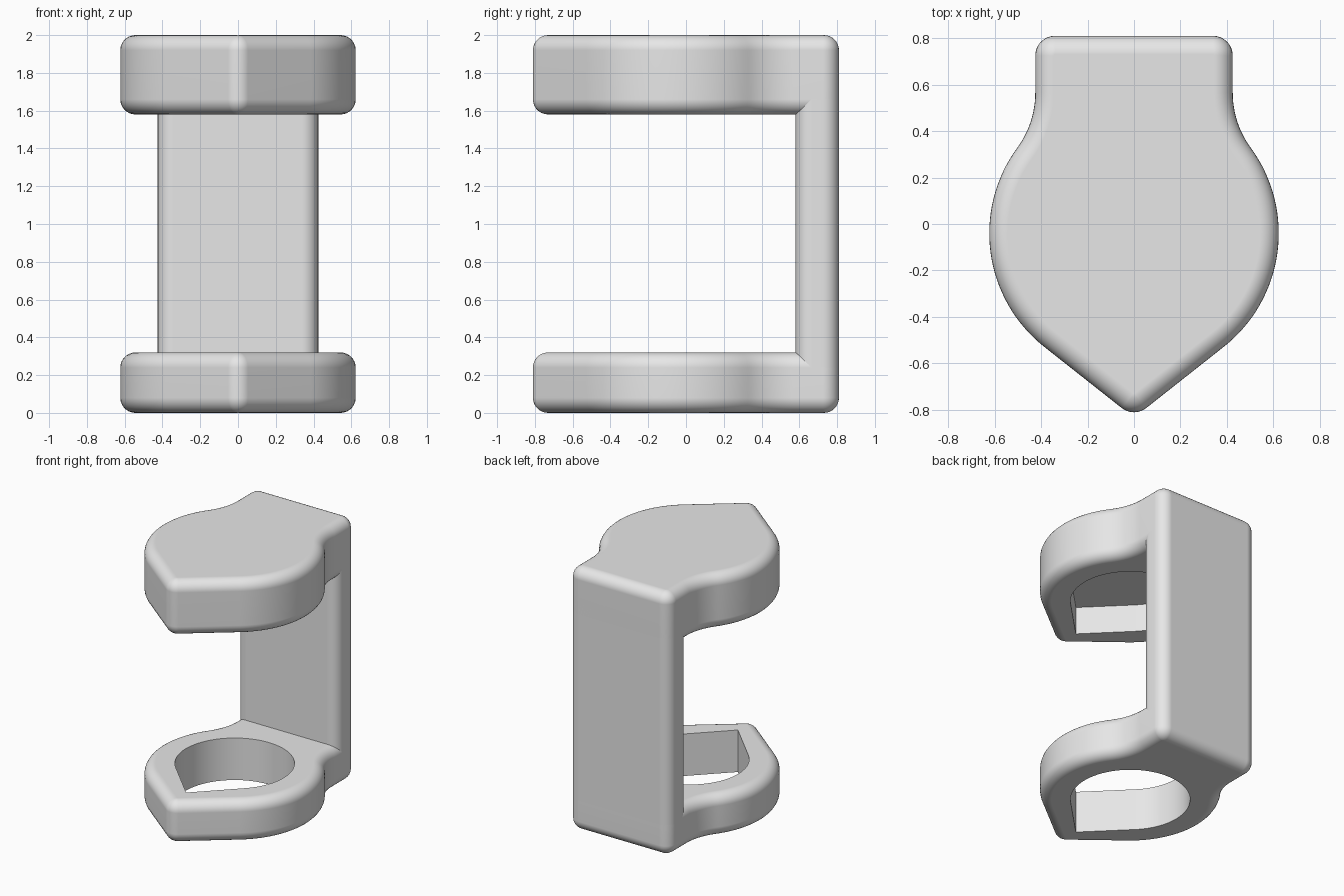
import bpy, bmesh, math

if "Cube" in bpy.data.objects:
    bpy.data.objects.remove(bpy.data.objects["Cube"], do_unlink=True)

# One plain material
grey = bpy.data.materials.new("light grey")
grey.use_nodes = True
GREY = (0.8, 0.8, 0.8, 1.0)
grey.diffuse_color = GREY
grey.node_tree.nodes["Principled BSDF"].inputs["Base Color"].default_value = GREY

# Main dimensions
HALF_W, BACK, WALL_FRONT = 0.425, 0.81, 0.58   # neck half width, rear, wall front
CY, LOBE_R = -0.04, 0.623                      # centre and radius of the round lobe
CORNER_R, EDGE_R = 0.085, 0.08                 # vertical corners, rim rounding
NECK_Y = 0.565                                 # where the straight neck begins
TIP_A = math.asin(0.785)                       # angle of the pointed front
HOLE_R = 0.413


def arc(cx, cy, r, a0, a1, n):
    return [(cx + r * math.cos(a0 + (a1 - a0) * i / n),
             cy + r * math.sin(a0 + (a1 - a0) * i / n)) for i in range(n + 1)]


def mirrored(half):
    return half + [(-x, y) for x, y in reversed(half) if x > 1e-6]


def rear_corner(d):
    return arc(HALF_W - CORNER_R, BACK - CORNER_R, CORNER_R - d, 0, math.pi / 2, 8)


def plate_outline(d):
    """Pointed lobe blending into a straight neck, inset by d."""
    h = NECK_Y - CY
    blend_r = (HALF_W ** 2 + h ** 2 - LOBE_R ** 2) / (2 * (LOBE_R - HALF_W))
    blend_a = math.atan2(h, HALF_W + blend_r)
    tip_y = CY - (LOBE_R - CORNER_R) / math.sin(TIP_A)
    half = arc(0, tip_y, CORNER_R - d, -math.pi / 2, -TIP_A, 5)
    half[0] = (0.0, half[0][1])
    half += arc(0, CY, LOBE_R - d, -TIP_A, blend_a, 32)
    half += arc(HALF_W + blend_r, NECK_Y, blend_r + d, blend_a + math.pi, math.pi, 12)[1:]
    return mirrored(half + rear_corner(d))


def wall_outline(d):
    """Rounded rectangle of the rear wall."""
    front = arc(HALF_W - CORNER_R, WALL_FRONT + CORNER_R, CORNER_R - d, -math.pi / 2, 0, 8)
    return mirrored(front + rear_corner(d))


def hole_outline(d):
    """Teardrop with a right-angled point at the front."""
    ring = arc(0, CY, HOLE_R, -math.pi / 4, 1.25 * math.pi, 60)
    return ring + [(0, CY - HOLE_R * math.sqrt(2))]


def loft(name, outline, levels):
    """Stack outlines at (height, inset) levels and cap both ends."""
    bm = bmesh.new()
    rings = [[bm.verts.new((x, y, z)) for x, y in outline(d)] for z, d in levels]
    n = len(rings[0])
    for a, b in zip(rings, rings[1:]):
        for i in range(n):
            j = (i + 1) % n
            bm.faces.new((a[i], a[j], b[j], b[i]))
    bm.faces.new(rings[0][::-1])
    bm.faces.new(rings[-1])
    bmesh.ops.recalc_face_normals(bm, faces=bm.faces)
    mesh = bpy.data.meshes.new(name)
    bm.to_mesh(mesh)
    bm.free()
    mesh.materials.append(grey)
    obj = bpy.data.objects.new(name, mesh)
    bpy.context.collection.objects.link(obj)
    return obj


def rounded_levels(z0, z1, n=7):
    steps = [math.pi / 2 * i / n for i in range(n + 1)]
    low = [(z0 + EDGE_R * (1 - math.cos(a)), EDGE_R * (1 - math.sin(a))) for a in steps]
    return low + [(z0 + z1 - z, d) for z, d in reversed(low)]


def select_only(obj):
    bpy.ops.object.select_all(action='DESELECT')
    obj.select_set(True)
    bpy.context.view_layer.objects.active = obj


def finish(obj):
    select_only(obj)
    bpy.ops.object.shade_smooth_by_angle(angle=math.radians(30))
    mod = obj.modifiers.new("even shading", 'WEIGHTED_NORMAL')
    mod.keep_sharp = True


def plate(name, z0, z1, hole_z0, hole_z1):
    obj = loft(name, plate_outline, rounded_levels(z0, z1))
    cutter = loft(name + "_cutter", hole_outline, [(hole_z0, 0), (hole_z1, 0)])
    cutter.hide_render = True
    mod = obj.modifiers.new("hole", 'BOOLEAN')
    mod.operation, mod.solver, mod.object = 'DIFFERENCE', 'EXACT', cutter
    select_only(obj)
    bpy.ops.object.modifier_apply(modifier=mod.name)
    bpy.data.objects.remove(cutter, do_unlink=True)
    finish(obj)


# Lower plate with a through hole, upper plate with a blind socket
plate("lower_plate", 0.0, 0.32, -0.1, 0.5)
plate("upper_plate", 1.58, 2.0, 1.4, 1.79)

# Rear wall joining the plates, its ends buried inside them
finish(loft("rear_wall", wall_outline, [(0.16, 0), (1.78, 0)]))
